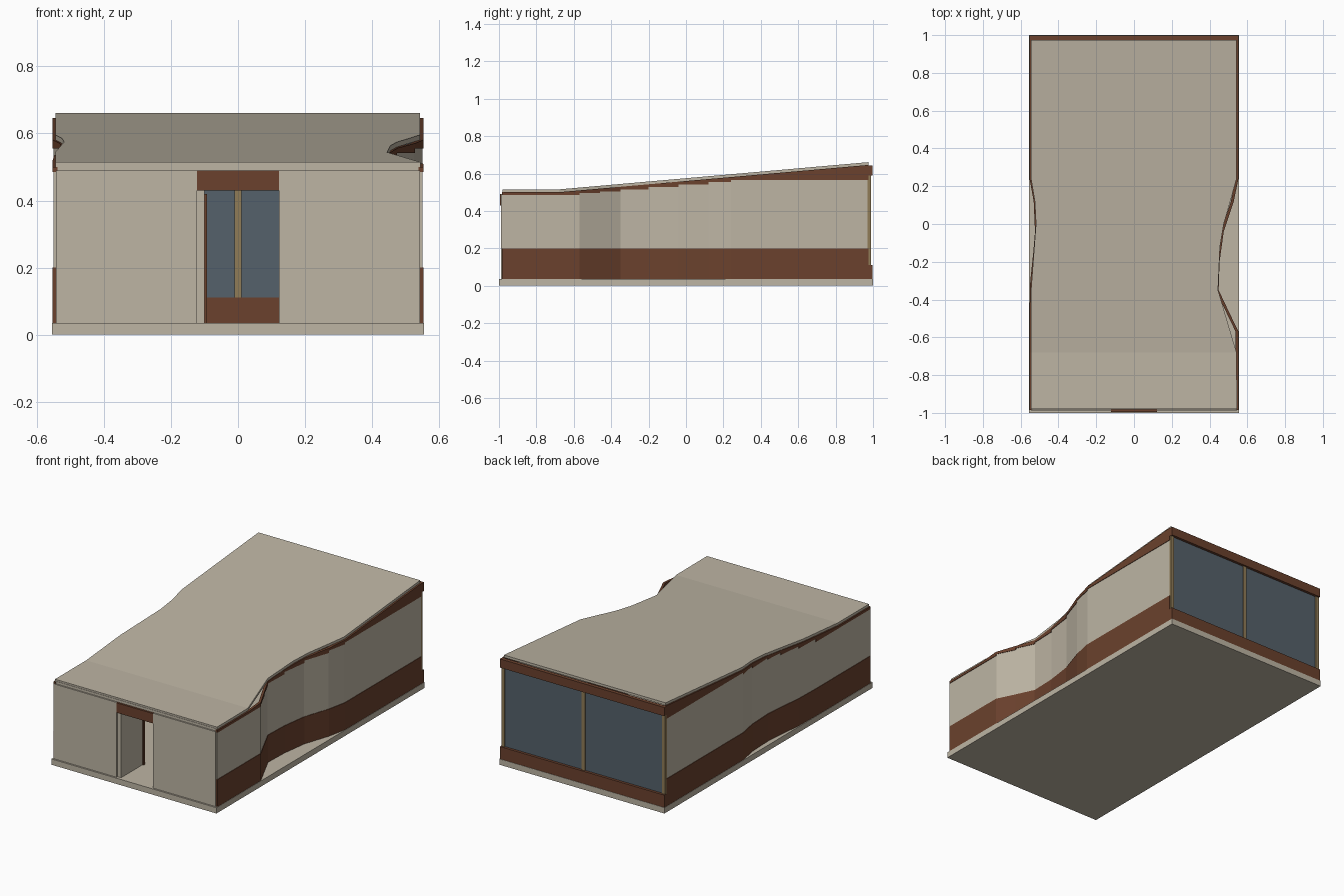
import bpy, bmesh

cube = bpy.data.objects.get("Cube")
if cube:
    bpy.data.objects.remove(cube, do_unlink=True)


def material(name, rgb):
    m = bpy.data.materials.new(name)
    m.use_nodes = True
    m.diffuse_color = (*rgb, 1)
    m.node_tree.nodes["Principled BSDF"].inputs["Base Color"].default_value = (*rgb, 1)
    return m


PLASTER = material("warm plaster", (0.51, 0.46, 0.37))
WOOD = material("dark wood", (0.145, 0.053, 0.026))
GLASS = material("blue grey glass", (0.09, 0.12, 0.145))
BRASS = material("brass frame", (0.28, 0.20, 0.095))


def prism(bm, bottom, top):
    """Closed six-sided block between two matching four-point loops."""
    b = [bm.verts.new(p) for p in bottom]
    t = [bm.verts.new(p) for p in top]
    bm.faces.new(b[::-1])
    bm.faces.new(t)
    for i in range(4):
        j = (i + 1) % 4
        bm.faces.new((b[i], b[j], t[j], t[i]))


def finish(bm, name, mat):
    bmesh.ops.recalc_face_normals(bm, faces=bm.faces)
    mesh = bpy.data.meshes.new(name)
    bm.to_mesh(mesh)
    bm.free()
    mesh.materials.append(mat)
    obj = bpy.data.objects.new(name, mesh)
    bpy.context.collection.objects.link(obj)
    return obj


def box(name, mat, x, y, z):
    bm = bmesh.new()
    loop = [(x[0], y[0]), (x[1], y[0]), (x[1], y[1]), (x[0], y[1])]
    prism(bm, [(*p, z[0]) for p in loop], [(*p, z[1]) for p in loop])
    return finish(bm, name, mat)


FLOOR = 0.035
BREAK = -0.68     # where the flat front of the roof starts to climb
THICK = 0.015


def roof_top(y):
    return 0.515 + 0.088 * max(0, y - BREAK)


def roof_under(y):
    return roof_top(y) - THICK


def ribbon(name, mat, path, side, grow, low, high):
    """Wall strip along a plan path; low and high give heights (y, segment start)."""
    bm = bmesh.new()
    for (xa, ya), (xb, yb) in zip(path, path[1:]):
        loop = [(xa + side * grow, ya), (xb + side * grow, yb),
                (xb - side * 0.012, yb), (xa - side * 0.012, ya)]
        prism(bm, [(x, y, low(y, ya)) for x, y in loop],
              [(x, y, high(y, ya)) for x, y in loop])
    return finish(bm, name, mat)


# Floor slab
box("floor_slab", PLASTER, (-0.555, 0.555), (-1, 1), (0, FLOOR))

# Curved side walls: wood skirting, plaster panel with stepped top, wood band to the roof
deep_side = [(0.55, -0.985), (0.55, BREAK), (0.55, -0.57), (0.497, -0.46),
             (0.445, -0.35), (0.45, -0.2), (0.472, -0.04), (0.525, 0.12),
             (0.55, 0.24), (0.55, 0.975)]
shallow_side = [(-0.55, -0.985), (-0.55, BREAK), (-0.55, -0.46), (-0.546, -0.3),
                (-0.53, -0.15), (-0.521, -0.04), (-0.528, 0.12),
                (-0.55, 0.24), (-0.55, 0.975)]


def panel_top(y, start):
    return roof_under(start) - 0.015


for label, path, side in (("left", deep_side, 1), ("right", shallow_side, -1)):
    ribbon(label + "_wall_skirting", WOOD, path, side, 0.003,
           lambda y, s: FLOOR, lambda y, s: 0.2)
    ribbon(label + "_wall_panel", PLASTER, path, side, 0,
           lambda y, s: 0.2, panel_top)
    ribbon(label + "_wall_top_band", WOOD, path, side, 0.003,
           panel_top, lambda y, s: roof_under(y))

# Roof: plan stations (y, right edge, left edge)
stations = [(-0.98, -0.545, 0.545), (BREAK, -0.545, 0.543), (-0.35, -0.545, 0.445),
            (-0.12, -0.528, 0.455), (0, -0.519, 0.475), (0.12, -0.525, 0.51),
            (0.24, -0.545, 0.543), (0.975, -0.545, 0.543)]
bm = bmesh.new()
for (ya, la, ra), (yb, lb, rb) in zip(stations, stations[1:]):
    loop = [(la, ya), (ra, ya), (rb, yb), (lb, yb)]
    prism(bm, [(x, y, roof_under(y)) for x, y in loop],
          [(x, y, roof_top(y)) for x, y in loop])
bmesh.ops.remove_doubles(bm, verts=bm.verts, dist=0.0001)
# Drop the hidden partitions between roof sections
inner = [f for f in bm.faces if all(len(e.link_faces) > 2 or e.calc_length() > 0.5
                                    for e in f.edges)
         and abs(f.normal.y) > 0.95 and -0.97 < f.calc_center_median().y < 0.97]
bmesh.ops.delete(bm, geom=inner, context='FACES_ONLY')
finish(bm, "roof", PLASTER)
box("roof_fascia", PLASTER, (-0.543, 0.543), (-0.982, -0.965), (0.49, 0.505))

# Front wall with doorway
for label, s in (("left", 1), ("right", -1)):
    xs = sorted((s * 0.123, s * 0.543))
    box(label + "_front_wall", PLASTER, xs, (-0.99, -0.97), (FLOOR, 0.49))
box("door_lintel", WOOD, (-0.123, 0.123), (-0.994, -0.972), (0.43, 0.49))

# Door leaf standing open into the room
box("open_door", PLASTER, (-0.123, -0.1), (-0.98, -0.76), (FLOOR, 0.43))
box("door_edge_trim", WOOD, (-0.1, -0.092), (-0.775, -0.76), (FLOOR, 0.42))

# Rear window wall
box("rear_sill", WOOD, (-0.553, 0.553), (0.975, 0.998), (FLOOR, 0.11))
box("rear_header", WOOD, (-0.553, 0.553), (0.975, 0.998), (0.59, 0.643))
box("rear_glass", GLASS, (-0.54, 0.54), (0.977, 0.982), (0.11, 0.59))
for label, x in (("right", -0.54), ("middle", 0), ("left", 0.54)):
    box(label + "_window_post", BRASS, (x - 0.011, x + 0.011), (0.971, 0.988), (0.11, 0.59))
